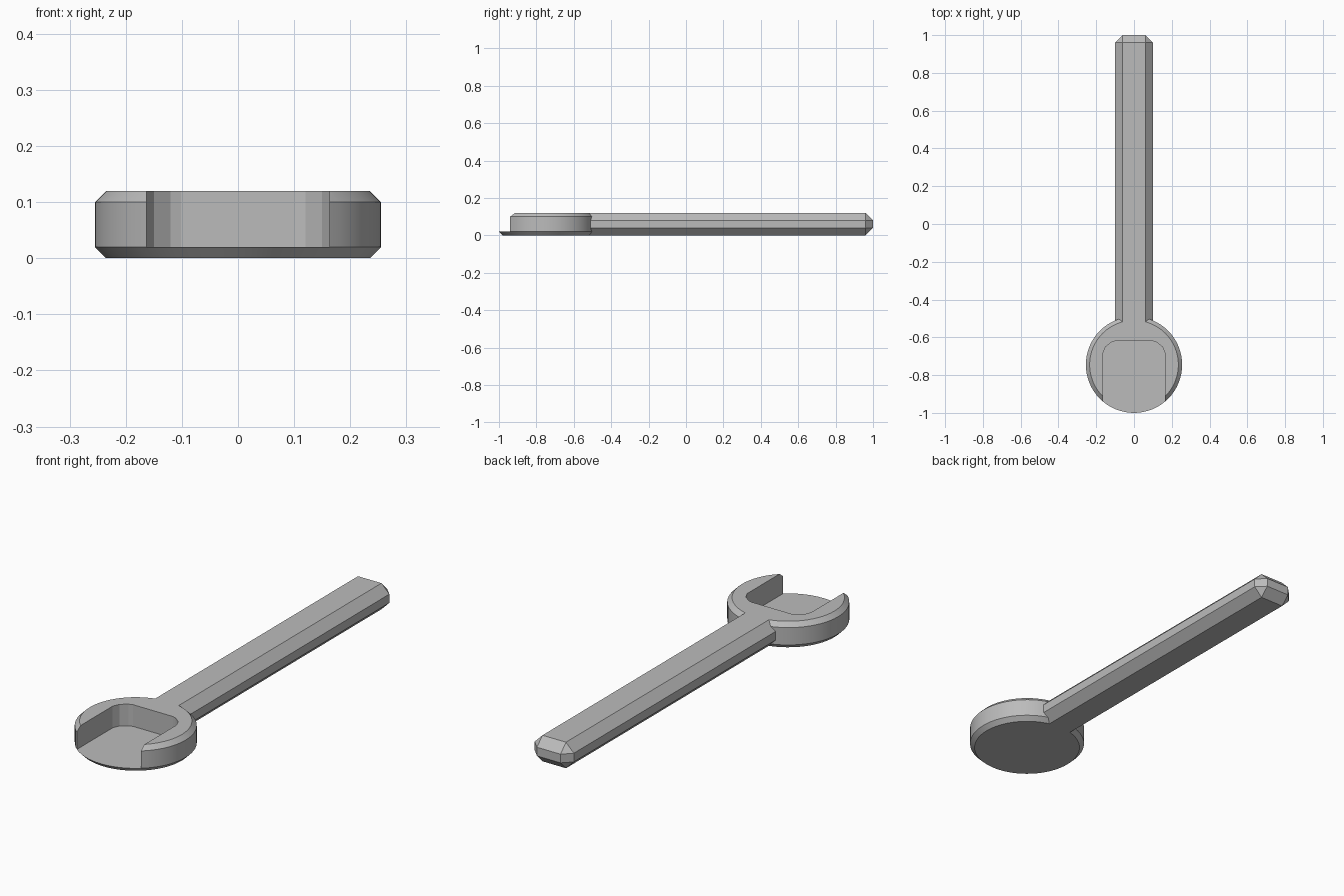
import bpy, bmesh, math

if "Cube" in bpy.data.objects:
    bpy.data.objects.remove(bpy.data.objects["Cube"])

steel = bpy.data.materials.new("grey steel")
steel.diffuse_color = (0.5, 0.5, 0.5, 1)
steel.use_nodes = True
steel.node_tree.nodes["Principled BSDF"].inputs["Base Color"].default_value = steel.diffuse_color
HEAD_Y = -0.745


def make(name, bm):
    bmesh.ops.recalc_face_normals(bm, faces=bm.faces)
    me = bpy.data.meshes.new(name)
    bm.to_mesh(me)
    bm.free()
    ob = bpy.data.objects.new(name, me)
    bpy.context.collection.objects.link(ob)
    me.materials.append(steel)
    return ob


def stack(bm, rings):
    """Closed solid through rings of matching points."""
    loops = [[bm.verts.new(p) for p in r] for r in rings]
    n = len(loops[0])
    for a, b in zip(loops, loops[1:]):
        for i in range(n):
            j = (i + 1) % n
            bm.faces.new((a[i], a[j], b[j], b[i]))
    bm.faces.new(loops[0])
    bm.faces.new(loops[-1])


def boolean(target, tool, operation):
    mod = target.modifiers.new(operation.lower(), 'BOOLEAN')
    mod.operation = operation
    mod.solver = 'EXACT'
    mod.object = tool
    bpy.context.view_layer.objects.active = target
    bpy.ops.object.modifier_apply(modifier=mod.name)
    bpy.data.objects.remove(tool)


# round head with chamfered rims
bm = bmesh.new()
N = 64
stack(bm, [[(r * math.cos(2 * math.pi * i / N), HEAD_Y + r * math.sin(2 * math.pi * i / N), z)
            for i in range(N)]
           for r, z in ((0.235, 0), (0.255, 0.02), (0.255, 0.10), (0.235, 0.12))])
wrench = make("wrench", bm)

# handle bar, chamfered on every edge
bm = bmesh.new()
bmesh.ops.create_cube(bm, size=1)
for v in bm.verts:
    v.co = (v.co.x * 0.2, 0.2 + v.co.y * 1.6, 0.06 + v.co.z * 0.12)
bmesh.ops.bevel(bm, geom=bm.edges[:], offset=0.04, segments=1, affect='EDGES')
boolean(wrench, make("handle", bm), 'UNION')

# open jaw pocket, leaving a thin floor
half = [(0.163, -1.1), (0.163, -0.68), (0.150, -0.65), (0.120, -0.626), (0.102, -0.62)]
outline = half + [(-x, y) for x, y in reversed(half)]
bm = bmesh.new()
stack(bm, [[(x, y, z) for x, y in outline] for z in (0.02, 0.2)])
boolean(wrench, make("jaw_pocket", bm), 'DIFFERENCE')

# smooth rim, crisp chamfers and pocket corners
bpy.ops.object.select_all(action='DESELECT')
wrench.select_set(True)
bpy.context.view_layer.objects.active = wrench
bpy.ops.object.shade_smooth_by_angle(angle=math.radians(12))
